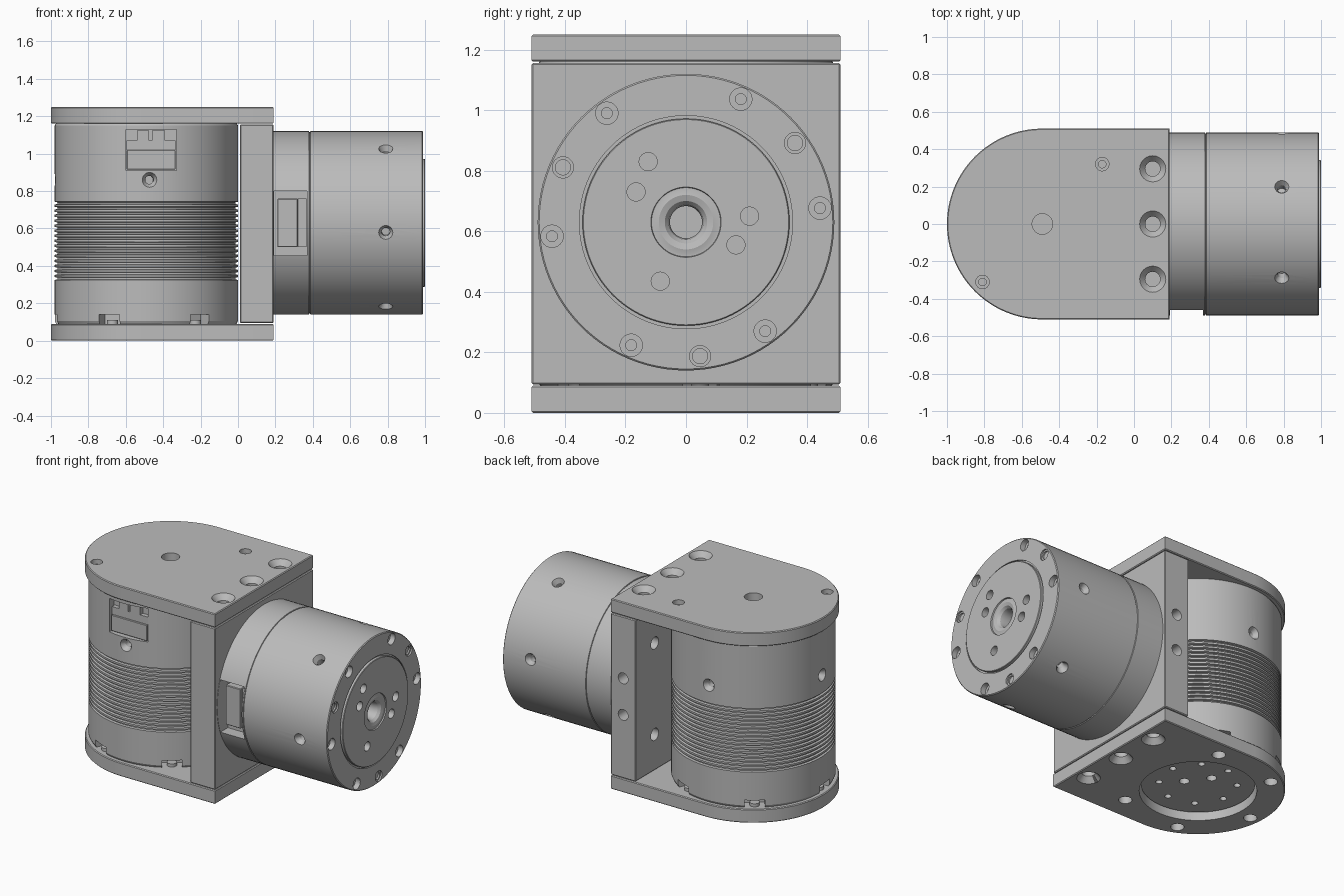
import bpy, bmesh, math
from mathutils import Vector, Matrix

old = bpy.data.objects.get("Cube")
if old:
    bpy.data.objects.remove(old, do_unlink=True)

metal = bpy.data.materials.new("machined_grey")
metal.use_nodes = True
GREY = (0.5, 0.5, 0.5, 1)
metal.diffuse_color = GREY
metal.node_tree.nodes["Principled BSDF"].inputs["Base Color"].default_value = GREY

CX = -0.49          # axis of the upright motor
CZ = 0.63           # axis of the sideways motor
parts = []


def lathe(bm, profile, origin=(0, 0, 0), axis=(0, 0, 1), seg=24):
    """Closed solid of revolution; profile is (radius, height) along the axis."""
    q = Vector(axis).to_track_quat('Z', 'Y')
    m = Matrix.Translation(origin) @ q.to_matrix().to_4x4()
    turns = [2 * math.pi * i / seg for i in range(seg)]
    rings = [[bm.verts.new(m @ Vector((r * math.cos(t), r * math.sin(t), h)))
              for t in turns] for r, h in profile]
    for a, b in zip(rings, rings[1:]):
        for i in range(seg):
            j = (i + 1) % seg
            bm.faces.new((a[i], a[j], b[j], b[i]))
    bm.faces.new(rings[0][::-1])
    bm.faces.new(rings[-1])


def box(bm, lo, hi, bevel=0):
    size = [h - l for l, h in zip(lo, hi)]
    mid = [(h + l) / 2 for l, h in zip(lo, hi)]
    m = Matrix.Translation(mid) @ Matrix.Diagonal((*size, 1))
    made = bmesh.ops.create_cube(bm, size=1, matrix=m)["verts"]
    if bevel:
        edges = list({e for v in made for e in v.link_edges})
        bmesh.ops.bevel(bm, geom=edges, offset=bevel, segments=1, affect='EDGES')


def hole(bm, origin, axis, r, depth, rim=None, step=0.03, cone=False):
    """Cutter for a blind hole, optionally counterbored or countersunk."""
    if rim is None:
        profile = [(r, -depth), (r, 0.03)]
    elif cone:
        profile = [(r, -depth), (r, -step), (rim, 0), (rim, 0.03)]
    else:
        profile = [(r, -depth), (r, -step), (rim, -step), (rim, 0.03)]
    lathe(bm, profile, origin, axis)


def to_object(bm, name):
    bmesh.ops.recalc_face_normals(bm, faces=bm.faces)
    mesh = bpy.data.meshes.new(name)
    bm.to_mesh(mesh)
    bm.free()
    mesh.materials.append(metal)
    ob = bpy.data.objects.new(name, mesh)
    bpy.context.collection.objects.link(ob)
    return ob


def finish(bm, name, cutter_bm=None):
    ob = to_object(bm, name)
    if cutter_bm:
        cutter = to_object(cutter_bm, name + "_cutter")
        cutter.hide_render = True
        mod = ob.modifiers.new("cuts", 'BOOLEAN')
        mod.operation, mod.solver, mod.object = 'DIFFERENCE', 'EXACT', cutter
        bpy.context.view_layer.update()
        deps = bpy.context.evaluated_depsgraph_get()
        cut_mesh = bpy.data.meshes.new_from_object(ob.evaluated_get(deps))
        ob.modifiers.clear()
        ob.data = cut_mesh
        bpy.data.objects.remove(cutter, do_unlink=True)
    parts.append(ob)
    return ob


def plate(z0, z1):
    """Slab with a rounded end towards -x."""
    bm = bmesh.new()
    r, n = 0.51, 64
    pts = [(0.19, -r), (0.19, r)]
    for i in range(n + 1):
        t = math.pi / 2 + math.pi * i / n
        pts.append((CX + r * math.cos(t), r * math.sin(t)))
    base = bm.faces.new([bm.verts.new((x, y, z0)) for x, y in pts])
    top = bmesh.ops.extrude_face_region(bm, geom=[base])["geom"]
    bmesh.ops.translate(bm, vec=(0, 0, z1 - z0),
                        verts=[g for g in top if isinstance(g, bmesh.types.BMVert)])
    rims = [e for e in bm.edges if abs(e.verts[0].co.z - e.verts[1].co.z) < 1e-5]
    bmesh.ops.bevel(bm, geom=rims, offset=0.005, segments=1, affect='EDGES')
    return bm


UP, DOWN = (0, 0, 1), (0, 0, -1)

# Top plate with its screw holes
cut = bmesh.new()
for y in (-0.295, 0, 0.295):
    hole(cut, (0.1, y, 1.25), UP, 0.04, 0.08, 0.07, 0.035, cone=True)
hole(cut, (CX, 0, 1.25), UP, 0.055, 0.07)
for x, y in ((-0.17, 0.32), (-0.81, -0.31)):
    hole(cut, (x, y, 1.25), UP, 0.02, 0.07, 0.036, 0.03)
finish(plate(1.16, 1.25), "top_plate", cut)

# Bottom plate with the opening for the output disc
cut = bmesh.new()
for y in (-0.295, 0, 0.295):
    hole(cut, (0.1, y, 0), DOWN, 0.04, 0.08, 0.07, 0.035, cone=True)
lathe(cut, [(0.345, -0.05), (0.345, 0.15)], (CX, 0, 0), seg=64)
for a in (66, 126, 186, 246, 306):
    t = math.radians(a)
    hole(cut, (CX + 0.44 * math.cos(t), 0.44 * math.sin(t), 0), DOWN, 0.04, 0.07)
finish(plate(0, 0.09), "bottom_plate", cut)

# Upright bracket between the plates
bm, cut = bmesh.new(), bmesh.new()
box(bm, (0.01, -0.51, 0.094), (0.19, 0.51, 1.156), 0.005)
for dz in (-0.12, 0.12):
    hole(cut, (0.1, 0.51, CZ + dz), (0, 1, 0), 0.036, 0.1)
for y in (-0.31, 0.31):
    for dz in (-0.3, 0.3):
        hole(cut, (0.01, y, CZ + dz), (-1, 0, 0), 0.04, 0.08)
finish(bm, "bracket", cut)

# Upright motor body with cooling grooves
R = 0.49
profile = [(0.335, 0.05), (0.335, 0.09), (R - 0.008, 0.09), (R, 0.105), (R, 0.32)]
count = 16
pitch = 0.43 / count
for i in range(count):
    z = 0.325 + i * pitch
    profile += [(R, z), (R - 0.014, z + 0.003), (R - 0.014, z + 0.012), (R, z + 0.015)]
profile += [(R, 0.75), (R, 1.15), (R - 0.006, 1.16)]
bm, cut = bmesh.new(), bmesh.new()
lathe(bm, profile, (CX, 0, 0), seg=96)
for a in range(-88, 272, 90):
    d = Vector((math.cos(math.radians(a)), math.sin(math.radians(a)), 0))
    hole(cut, Vector((CX, 0, 0.86)) + d * R, d, 0.022, 0.07, 0.04, 0.03, cone=True)
# notches round the foot
for a in range(6, 360, 60):
    d = Vector((math.cos(math.radians(a)), math.sin(math.radians(a)), 0))
    start = len(cut.verts)
    box(cut, (0.41, -0.06, 0.08), (0.55, 0.06, 0.14))
    cut.verts.ensure_lookup_table()
    spin = Matrix.Translation((CX, 0, 0)) @ Matrix.Rotation(math.radians(a), 4, 'Z')
    bmesh.ops.transform(cut, matrix=spin, verts=cut.verts[start:])
# plug recess
box(cut, (-0.6, -0.6, 0.91), (-0.33, -0.43, 1.13))
# output disc details underneath
for i in range(8):
    t = math.radians(10 + 45 * i)
    hole(cut, (CX + 0.23 * math.cos(t), 0.23 * math.sin(t), 0.05), DOWN, 0.02, 0.04)
for x, y in ((0.08, -0.03), (-0.02, 0.1)):
    hole(cut, (CX + x, y, 0.05), DOWN, 0.03, 0.04)
finish(bm, "upright_motor", cut)

# Foot screws in the notches
bm = bmesh.new()
for a in range(6, 360, 60):
    t = math.radians(a)
    lathe(bm, [(0.03, 0.085), (0.03, 0.11)],
          (CX + 0.445 * math.cos(t), 0.445 * math.sin(t), 0))
finish(bm, "foot_screws")

# Plug of the upright motor
bm = bmesh.new()
box(bm, (-0.595, -0.468, 0.915), (-0.335, -0.42, 1.02), 0.003)
box(bm, (-0.595, -0.458, 1.02), (-0.335, -0.42, 1.07))
for lo, hi in ((-0.54, -0.475), (-0.46, -0.39)):
    box(bm, (lo, -0.462, 1.07), (hi, -0.42, 1.125))
finish(bm, "upright_motor_plug")

# Sideways motor body
profile = [(R, 0.185), (R, 0.379), (R - 0.005, 0.381), (R - 0.005, 0.385), (R, 0.387),
           (R, 0.985), (R - 0.005, 0.99), (0.352, 0.99), (0.352, 0.98), (0.342, 0.98),
           (0.342, 0.997), (0.339, 1.0), (0.116, 1.0), (0.114, 0.992), (0.106, 0.992),
           (0.09, 0.996), (0.07, 0.99), (0.058, 0.975), (0.053, 0.95), (0.053, 0.9)]
bm, cut = bmesh.new(), bmesh.new()
lathe(bm, profile, (0, 0, CZ), (1, 0, 0), seg=96)
for a in range(6, 360, 60):
    d = Vector((0, math.cos(math.radians(a)), math.sin(math.radians(a))))
    hole(cut, Vector((0.79, 0, CZ)) + d * R, d, 0.022, 0.07, 0.038, 0.03, cone=True)
# rim holes: groups of three, the middle one shallower
for k in range(3):
    for j in range(3):
        t = math.radians(6 + 120 * k + 30 * j)
        p = (0.99, 0.445 * math.cos(t), CZ + 0.445 * math.sin(t))
        if j == 1:
            hole(cut, p, (1, 0, 0), 0.025, 0.02, 0.035, 0.01)
        else:
            hole(cut, p, (1, 0, 0), 0.018, 0.07, 0.037, 0.035)
# holes in the output disc
for y, z in ((0.21, 0.02), (0.165, -0.075), (-0.085, -0.195), (-0.165, 0.1), (-0.125, 0.2)):
    hole(cut, (1.0, y, CZ + z), (1, 0, 0), 0.03, 0.04)
# plug recess
box(cut, (0.192, -0.6, 0.455), (0.37, -0.38, 0.8))
finish(bm, "sideways_motor", cut)

# Plug of the sideways motor
bm = bmesh.new()
box(bm, (0.21, -0.43, 0.5), (0.32, -0.37, 0.76), 0.004)
box(bm, (0.32, -0.41, 0.5), (0.365, -0.37, 0.76))
finish(bm, "sideways_motor_plug")

# Smooth round walls, crisp edges
bpy.ops.object.select_all(action='DESELECT')
for ob in parts:
    ob.select_set(True)
bpy.context.view_layer.objects.active = parts[0]
bpy.ops.object.shade_smooth_by_angle(angle=math.radians(25))
